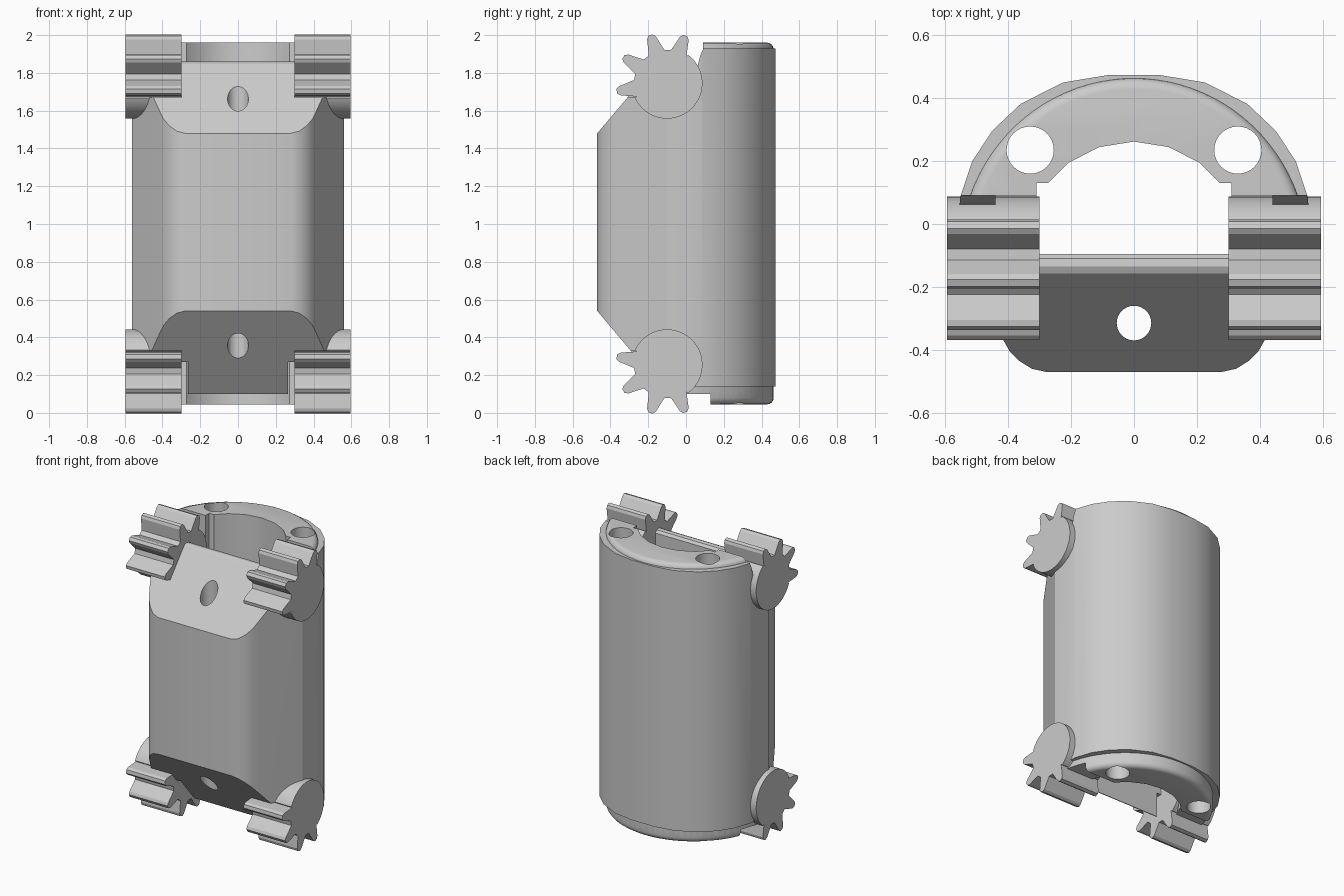
import bpy, bmesh, math
from mathutils import Vector

cube = bpy.data.objects.get("Cube")
if cube:
    bpy.data.objects.remove(cube, do_unlink=True)

grey = bpy.data.materials.new("plain grey")
grey.use_nodes = True
COLOUR = (0.6, 0.6, 0.6, 1)
grey.diffuse_color = COLOUR
grey.node_tree.nodes["Principled BSDF"].inputs["Base Color"].default_value = COLOUR

AXIS_Y, AXIS_Z = -0.1, 1.745      # hinge axis
WALL_Y = -0.095                   # inner face of the front wall


def prism(name, pts, lo, hi, axis="z", round_end=None):
    """Extrude a 2D outline along z (x, y points) or along x (y, z points)."""
    place = (lambda p, h: (p[0], p[1], h)) if axis == "z" else (lambda p, h: (h, p[0], p[1]))
    bm = bmesh.new()
    base = bm.faces.new([bm.verts.new(place(p, lo)) for p in pts])
    top = bmesh.ops.extrude_face_region(bm, geom=[base])["geom"]
    shift = Vector(place((0, 0), hi - lo))
    bmesh.ops.translate(bm, vec=shift, verts=[v for v in top if isinstance(v, bmesh.types.BMVert)])
    bmesh.ops.recalc_face_normals(bm, faces=bm.faces)
    if round_end is not None:     # round the curved rim at one end
        y_min = min(p[1] for p in pts) + 0.001
        rim = [e for e in bm.edges if all(abs(v.co.z - round_end) < 0.001 for v in e.verts)
               and max(v.co.y for v in e.verts) > y_min]
        bmesh.ops.bevel(bm, geom=rim, offset=0.035, segments=4, profile=0.5, affect="EDGES")
    mesh = bpy.data.meshes.new(name)
    bm.to_mesh(mesh)
    bm.free()
    mesh.materials.append(grey)
    ob = bpy.data.objects.new(name, mesh)
    bpy.context.collection.objects.link(ob)
    return ob


def box(x0, x1, y0, y1, z0, z1):
    return prism("cutter", [(x0, y0), (x1, y0), (x1, y1), (x0, y1)], z0, z1)


def arc(rx, ry, a0, a1, n, cx=0, cy=AXIS_Y):
    angles = [math.radians(a0 + (a1 - a0) * i / n) for i in range(n + 1)]
    return [(cx + rx * math.cos(a), cy + ry * math.sin(a)) for a in angles]


def combine(target, other, operation="DIFFERENCE"):
    mod = target.modifiers.new(operation, "BOOLEAN")
    mod.operation, mod.solver, mod.object = operation, "EXACT", other
    bpy.context.view_layer.objects.active = target
    bpy.ops.object.modifier_apply(modifier=mod.name)
    bpy.data.objects.remove(other, do_unlink=True)


def smooth(ob, angle):
    bpy.ops.object.select_all(action="DESELECT")
    ob.select_set(True)
    bpy.context.view_layer.objects.active = ob
    bpy.ops.object.shade_smooth_by_angle(angle=math.radians(angle))


# Body: full, faceted back, tapered sides, rounded front corners
half = [(0.28, -0.47), (0.325, -0.46), (0.365, -0.435), (0.395, -0.405), (0.415, -0.37),
        (0.56, -0.1), (0.56, 0.0), (0.552, 0.087), (0.514, 0.2), (0.45, 0.297),
        (0.36, 0.382), (0.225, 0.45), (0.085, 0.473)]
plan = half + [(-x, y) for x, y in reversed(half)]
body = prism("body", plan, 0, 2)

# Side outline: sloped front ends and a rounded top to the front wall
side = [(-0.5, 0.576), (-0.47, 0.54), (-0.1, 0.1), (-0.01, 0.1), (-0.01, 0.14), (0.7, 0.14),
        (0.7, 1.93), (0.05, 1.93), (0.05, 1.84), (WALL_Y, 1.84), (-0.11, 1.856), (-0.135, 1.86),
        (-0.157, 1.85), (-0.47, 1.48), (-0.5, 1.444)]
combine(body, prism("side", side, -1, 1, "x"), "INTERSECT")


# End lips, set in from the shell
def lip(y_min, lo, hi, end=None):
    rx, ry = 0.554, 0.564
    a = math.degrees(math.asin((y_min - AXIS_Y) / ry))
    combine(body, prism("lip", arc(rx, ry, a, 180 - a, 36), lo, hi, round_end=end), "UNION")


lip(0.09, 1.8, 1.96, 1.96)
lip(0.13, 0.045, 0.3, 0.045)
lip(0.0, 0.1, 0.31)

# Half-round bore, pin holes and front cord hole
bore = arc(0.357, 0.357, 0, 180, 10, cy=WALL_Y)
combine(body, prism("bore", bore, -1, 3))
for x, y, r in ((0.33, 0.235, 0.075), (-0.33, 0.235, 0.075), (0, -0.315, 0.055)):
    combine(body, prism("hole", arc(r, r, 0, 348.75, 31, x, y), -1, 3))

# Hinge clearances on both sides
shoulder = [(-0.7, 1.67), (0.06, 1.67), (0.06, 1.83), (0.075, 1.89), (0.09, 1.925),
            (0.09, 2.2), (-0.7, 2.2)]
for s in (-1, 1):
    def side_box(x0, x1, *rest):
        return box(min(s * x0, s * x1), max(s * x0, s * x1), *rest)
    combine(body, prism("shoulder", shoulder, min(s * 0.3, s * 0.7), max(s * 0.3, s * 0.7), "x"))
    combine(body, side_box(0.3, 0.44, -0.7, 0.09, 1.7, 2.2))
    combine(body, side_box(0.3, 0.7, -0.7, 0.0, -0.2, 0.33))
    combine(body, side_box(0.265, 0.31, WALL_Y + 0.001, 0.13, -0.2, 2.2))
    combine(body, side_box(0.265, 0.31, -0.5, 0.1, -0.2, 0.27))
smooth(body, 25)

# Hinge gears: a round disc with four tapered teeth
ROOT, DISC = 0.176, 0.187
tooth = ((-14.5, ROOT), (-5.5, 0.255), (-2.5, 0.27), (2.5, 0.27), (5.5, 0.255), (14.5, ROOT))
outline = []
for k in range(4):
    for da, r in tooth:
        a = math.radians(69 + 40 * k + da)
        outline.append((AXIS_Y + r * math.cos(a), AXIS_Z + r * math.sin(a)))
outline += arc(DISC, DISC, 205, 413, 40, AXIS_Y, AXIS_Z)

for end, flip in (("upper", False), ("lower", True)):
    pts = [(y, 2 - z) for y, z in outline] if flip else outline
    for hand, lo in (("left", 0.3), ("right", -0.595)):
        gear = prism(f"{end}_{hand}_gear", pts, lo, lo + 0.295, "x")
        smooth(gear, 20)
